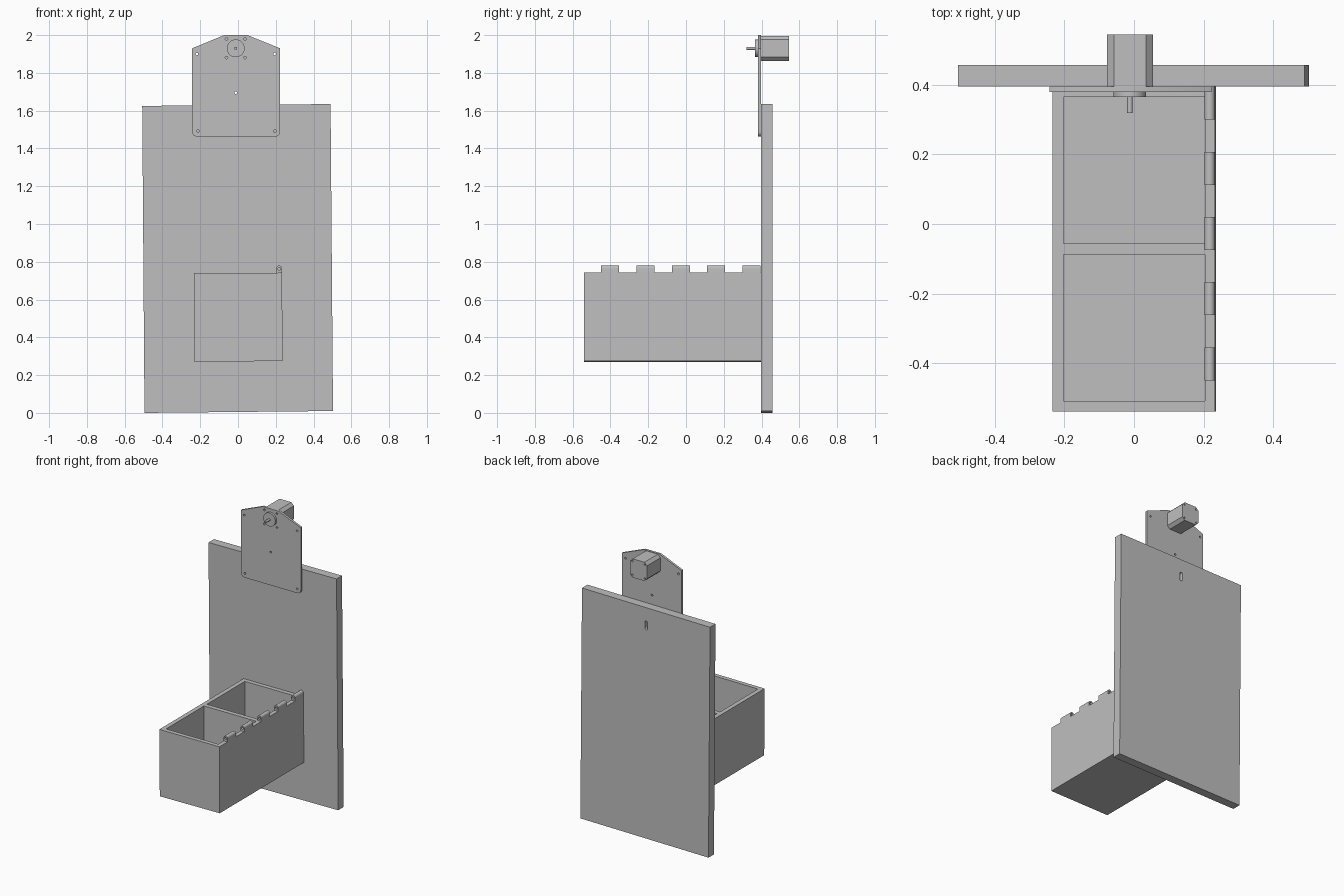
import bpy, bmesh, math

cube = bpy.data.objects.get("Cube")
if cube:
    bpy.data.objects.remove(cube, do_unlink=True)

grey = bpy.data.materials.new("light grey")
grey.use_nodes = True
colour = (0.52, 0.52, 0.52, 1)
grey.diffuse_color = colour
grey.node_tree.nodes["Principled BSDF"].inputs["Base Color"].default_value = colour


def prism(name, outline, y0, y1):
    """Extrude an x-z outline from y0 to y1."""
    bm = bmesh.new()
    face = bm.faces.new([bm.verts.new((x, y0, z)) for x, z in outline])
    new = bmesh.ops.extrude_face_region(bm, geom=[face])["geom"]
    verts = [v for v in new if isinstance(v, bmesh.types.BMVert)]
    bmesh.ops.translate(bm, verts=verts, vec=(0, y1 - y0, 0))
    bmesh.ops.recalc_face_normals(bm, faces=bm.faces)
    mesh = bpy.data.meshes.new(name)
    bm.to_mesh(mesh)
    bm.free()
    mesh.materials.append(grey)
    ob = bpy.data.objects.new(name, mesh)
    bpy.context.collection.objects.link(ob)
    return ob


def arc(x, z, r, start=0, end=360, n=24):
    full = end - start == 360
    angles = [math.radians(start + (end - start) * i / n) for i in range(n if full else n + 1)]
    return [(x + r * math.cos(a), z + r * math.sin(a)) for a in angles]


def rect(x0, x1, z0, z1):
    return [(x0, z0), (x1, z0), (x1, z1), (x0, z1)]


def activate(ob):
    bpy.ops.object.select_all(action="DESELECT")
    ob.select_set(True)
    bpy.context.view_layer.objects.active = ob


def cut(ob, cutters):
    """Subtract each cutter and remove it."""
    activate(ob)
    for cutter in cutters:
        mod = ob.modifiers.new("cut", "BOOLEAN")
        mod.operation, mod.solver, mod.object = "DIFFERENCE", "EXACT", cutter
        bpy.ops.object.modifier_apply(modifier=mod.name)
        bpy.data.objects.remove(cutter, do_unlink=True)


def smooth(ob):
    activate(ob)
    bpy.ops.object.shade_smooth_by_angle(angle=math.radians(30))


# Backboard, hanging very slightly askew, with a slot near the top
backboard = prism("backboard", [(-0.495, 0), (0.503, 0.01), (0.49, 1.635), (-0.507, 1.625)], 0.396, 0.457)
slot = arc(-0.01, 1.525, 0.011, 0, 180, 8) + arc(-0.01, 1.485, 0.011, 180, 360, 8)
cut(backboard, [prism("slot_cutter", slot, 0.38, 0.48)])

# Open box with two compartments
box = prism("box", [(-0.231, 0.27), (0.236, 0.275), (0.233, 0.742), (-0.234, 0.74)], -0.54, 0.396)
cut(box, [prism("compartment_cutter", rect(-0.203, 0.204, 0.305, 0.9), y0, y1)
          for y0, y1 in [(-0.51, -0.088), (-0.056, 0.366)]])

# Hinge knuckles along one rim of the box
for i in range(5):
    y = -0.45 + i * 0.1875
    profile = [(0.203, 0.735), (0.233, 0.735)] + arc(0.218, 0.765, 0.015, 0, 180, 12)
    knuckle = prism(f"hinge_knuckle_{i + 1}", profile, y, y + 0.095)
    cut(knuckle, [prism("pin_cutter", arc(0.218, 0.762, 0.008, n=16), y - 0.1, y + 0.2)])
    smooth(knuckle)

# Motor mounting plate with sloped shoulders, rounded lower corners and screw holes
CX, CZ = -0.012, 1.93
plate_outline = ([(-0.243, 1.93), ] + arc(-0.215, 1.49, 0.028, 180, 270, 6)
                 + arc(0.195, 1.49, 0.028, 270, 360, 6)
                 + [(0.223, 1.93), (0.05, 2.0), (-0.073, 2.0)])
plate = prism("mounting_plate", plate_outline, 0.38, 0.396)
motor_holes = [(CX + sx * 0.049, CZ + sz * 0.049) for sx in (-1, 1) for sz in (-1, 1)]
plate_holes = [(-0.218, 1.9), (0.194, 1.9), (-0.212, 1.492), (0.195, 1.492), (CX, 1.695)]
cut(plate, [prism("screw_cutter", arc(x, z, 0.007, n=12), 0.3, 0.5)
            for x, z in motor_holes + plate_holes])
smooth(plate)

# Motor body with chamfered corners, and screw recesses in its rear
h, c = 0.066, 0.046
body = [(h, -c), (h, c), (c, h), (-c, h), (-h, c), (-h, -c), (-c, -h), (c, -h)]
motor = prism("motor_body", [(CX + x, CZ + z) for x, z in body], 0.396, 0.545)
cut(motor, [prism("recess_cutter", arc(x, z, 0.006, n=12), 0.53, 0.6) for x, z in motor_holes])

# Motor boss and shaft
smooth(prism("motor_boss", arc(CX, CZ, 0.047, n=40), 0.365, 0.38))
smooth(prism("motor_shaft", arc(CX, CZ, 0.008, n=20), 0.32, 0.366))
